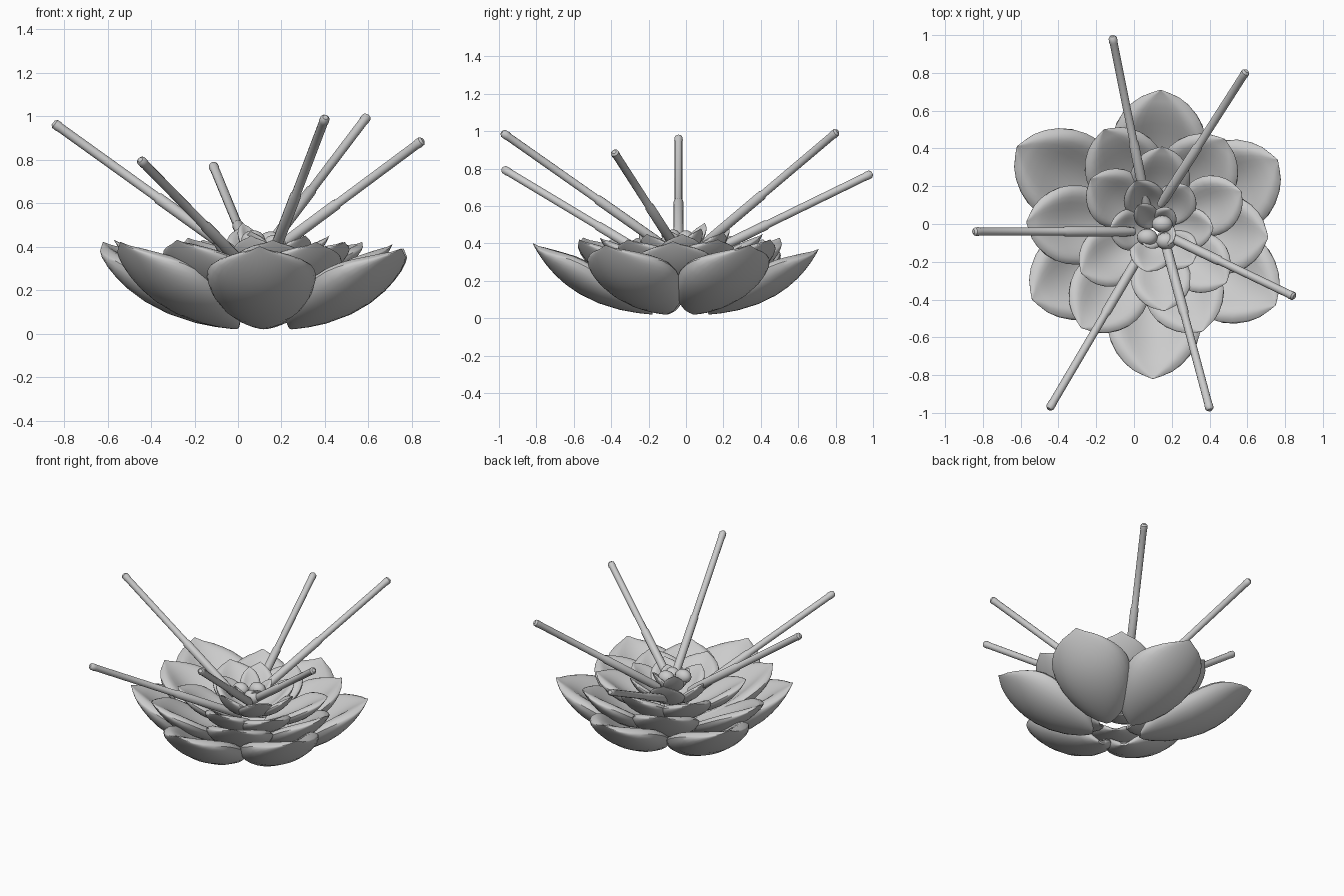
import bpy, math
from mathutils import Vector

cube = bpy.data.objects.get("Cube")
if cube:
    bpy.data.objects.remove(cube, do_unlink=True)

grey = bpy.data.materials.new("soft_grey")
grey.use_nodes = True
grey.diffuse_color = (0.6, 0.6, 0.6, 1)
grey.node_tree.nodes["Principled BSDF"].inputs["Base Color"].default_value = (0.6, 0.6, 0.6, 1)

UP = Vector((0, 0, 1))
HEART = Vector((0.12, -0.03, 0))
parts = []


def skin(name, rings):
    """Join equal closed rings of points into a capped solid."""
    n = len(rings[0])
    verts = [p for ring in rings for p in ring]
    faces = [(i * n + j, i * n + (j + 1) % n, (i + 1) * n + (j + 1) % n, (i + 1) * n + j)
             for i in range(len(rings) - 1) for j in range(n)]
    faces.append(tuple(reversed(range(n))))
    faces.append(tuple(range(len(verts) - n, len(verts))))
    mesh = bpy.data.meshes.new(name)
    mesh.from_pydata(verts, [], faces)
    mesh.materials.append(grey)
    obj = bpy.data.objects.new(name, mesh)
    bpy.context.collection.objects.link(obj)
    parts.append(obj)


# Share of the full petal width along its length, ending in a small cusp
WIDTH = [(0, .12), (.03, .36), (.09, .57), (.2, .78), (.35, .93), (.5, 1), (.62, .99),
         (.72, .93), (.81, .8), (.88, .62), (.93, .42), (.965, .2), (1, .015)]


def petal(name, tip, half_width, base_radius, base_z, cup, thick):
    """Spoon-shaped solid: round belly, rolled rim and a shallow hollow on top."""
    tip = Vector(tip)
    out = Vector((tip.x - HEART.x, tip.y - HEART.y, 0)).normalized()
    side = out.cross(UP)
    start = HEART + out * base_radius + UP * base_z
    length = (tip - start).dot(out)
    bend = start + out * length * 0.72 + UP * (tip.z - base_z) * 0.08
    rings = []
    steps = 16
    for u, w in WIDTH:
        spine = start * (1 - u) ** 2 + bend * 2 * u * (1 - u) + tip * u * u
        tangent = ((bend - start) * (1 - u) + (tip - bend) * u).normalized()
        normal = side.cross(tangent).normalized()
        if normal.z < 0:
            normal.negate()
        lift = cup * w * (1 - u ** 6)
        depth = thick * w
        ring = []
        for i in range(2 * steps):
            angle = math.pi * (i / steps - .5)
            v = math.sin(angle)
            if i <= steps:
                height = lift * (1 - math.cos(angle))
            else:
                height = lift * v * v + depth * (1 - v ** 6)
            ring.append(spine + side * (v * w * half_width) + normal * height)
        rings.append(ring)
    skin(name, rings)


# Petal tiers from the outside in: tips, half width, base radius, base z, cup, thickness
TIERS = {
    "outer_petal": ([(-.62, .41, .42), (.14, .71, .37), (.76, .34, .39), (.75, -.43, .39),
                     (.10, -.82, .40), (-.54, -.40, .42)], .25, .15, .02, .15, .10),
    "second_petal": ([(-.57, .01, .43), (-.16, .50, .43), (.48, .45, .42), (.71, -.07, .41),
                      (.36, -.57, .42), (-.28, -.55, .43)], .21, .11, .11, .11, .075),
    "third_petal": ([(.15, .41, .45), (-.23, .24, .44), (.57, .17, .42), (.49, -.31, .42),
                     (.16, -.46, .43), (-.28, -.26, .43)], .16, .08, .20, .08, .06),
    "fourth_petal": ([(.01, .23, .49), (.29, .20, .46), (.42, -.02, .45), (.31, -.21, .45),
                      (.06, -.25, .45), (-.13, -.03, .46)], .11, .05, .27, .05, .04),
    "heart_petal": ([(.02, .10, .51), (.20, .08, .48), (.21, -.09, .47),
                     (.06, -.12, .47)], .065, .02, .34, .03, .03),
}
for name, (tips, half_width, radius, base_z, cup, thick) in TIERS.items():
    for i, tip in enumerate(tips):
        petal(f"{name}_{i + 1}", tip, half_width, radius, base_z, cup, thick)

# Rounded buds in the heart
for i, (x, y, z) in enumerate([(.15, .0, .425), (.07, -.07, .43), (.17, -.09, .41)]):
    bpy.ops.mesh.primitive_uv_sphere_add(segments=16, ring_count=10, radius=1, location=(x, y, z))
    bud = bpy.context.object
    bud.name = f"heart_bud_{i + 1}"
    bud.scale = (.055, .045, .045)
    bud.data.materials.append(grey)
    parts.append(bud)

# Spread stalks: thick sleeve, thinner shaft and a blunt end
STALK = [(0, .02), (.05, .026), (.43, .026), (.44, .021), (.96, .021), (.97, .023),
         (.99, .022), (1, .012)]
STALKS = [((.085, .0, .29), (-.115, .995, .775)), ((.14, .1, .40), (.595, .81, 1.0)),
          ((.15, -.05, .37), (.85, -.385, .89)), ((.16, -.08, .36), (.402, -.985, .995)),
          ((.08, -.08, .26), (-.45, -.98, .80)), ((.0, -.04, .36), (-.85, -.04, .97))]
for i, (foot, tip) in enumerate(STALKS):
    foot, tip = Vector(foot), Vector(tip)
    axis = (tip - foot).normalized()
    a = axis.cross(UP).normalized()
    b = axis.cross(a)
    angles = [math.tau * k / 12 for k in range(12)]
    skin(f"stalk_{i + 1}", [[foot.lerp(tip, t) + (a * math.cos(g) + b * math.sin(g)) * r
                             for g in angles] for t, r in STALK])

# Consistent outward normals and smooth shading with crisp rims
bpy.ops.object.select_all(action='DESELECT')
for obj in parts:
    obj.select_set(True)
bpy.context.view_layer.objects.active = parts[0]
bpy.ops.object.mode_set(mode='EDIT')
bpy.ops.mesh.select_all(action='SELECT')
bpy.ops.mesh.normals_make_consistent(inside=False)
bpy.ops.object.mode_set(mode='OBJECT')
bpy.ops.object.shade_smooth_by_angle(angle=math.radians(40))
